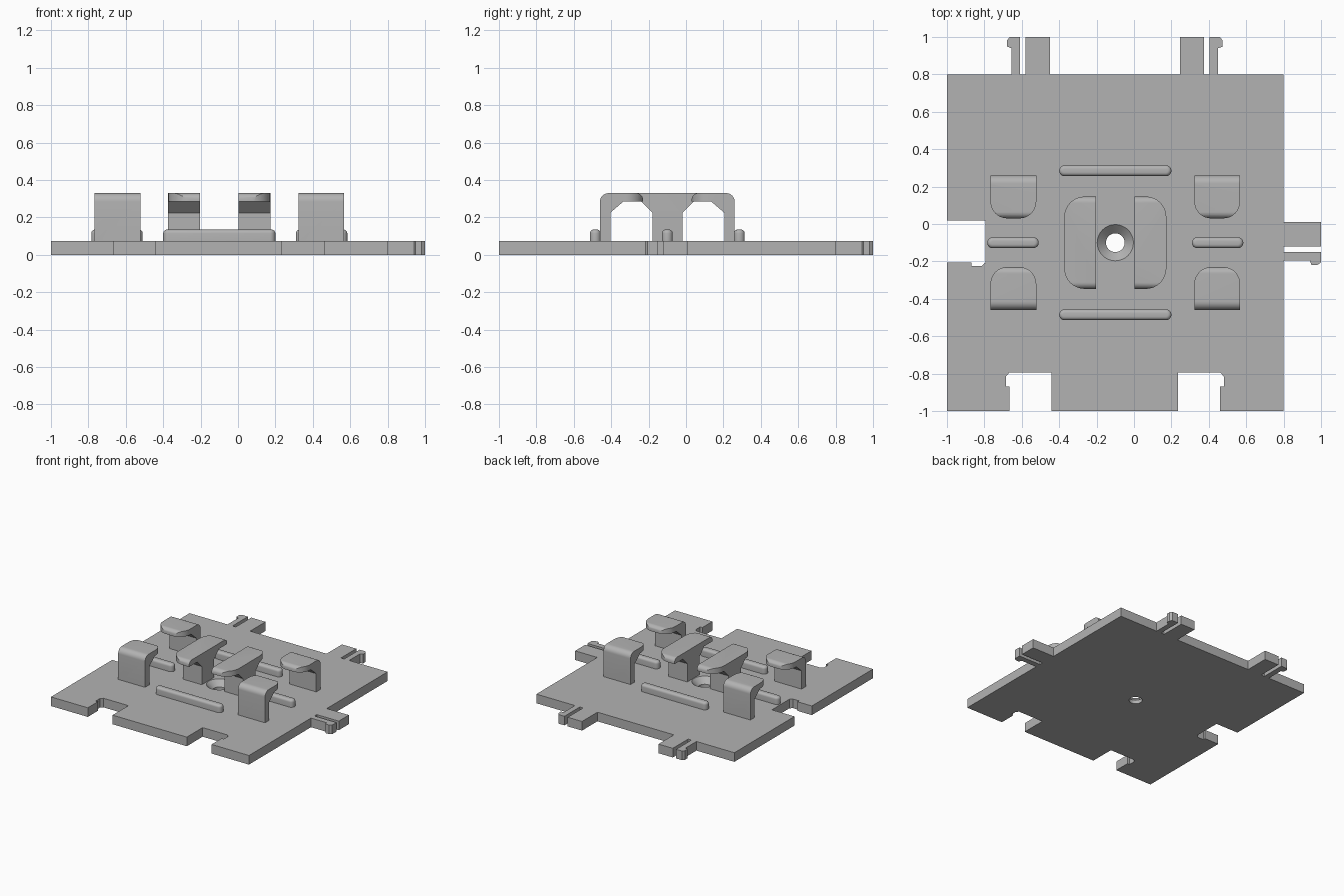
import bpy, bmesh
from math import sin, cos, pi
from mathutils import Vector

cube = bpy.data.objects.get("Cube")
if cube:
    bpy.data.objects.remove(cube, do_unlink=True)

grey = bpy.data.materials.new("plain grey")
grey.use_nodes = True
GREY = (0.45, 0.45, 0.45, 1)
grey.diffuse_color = GREY
grey.node_tree.nodes["Principled BSDF"].inputs["Base Color"].default_value = GREY

MID = -0.1       # centre of the main panel in x and y
TOP = 0.075      # panel thickness
HEAD = 0.33      # top of the hooks


def prism(name, points, start, depth, top_round=0):
    """Extrude a closed loop of 3D points from a start offset along a depth vector."""
    bm = bmesh.new()
    verts = [bm.verts.new(Vector(p) + Vector(start)) for p in points]
    face = bm.faces.new(verts)
    out = bmesh.ops.extrude_face_region(bm, geom=[face])["geom"]
    moved = [v for v in out if isinstance(v, bmesh.types.BMVert)]
    bmesh.ops.translate(bm, verts=moved, vec=depth)
    if top_round:
        rim = [e for e in bm.edges if all(v in moved for v in e.verts)]
        bmesh.ops.bevel(bm, geom=rim, offset=top_round, segments=5,
                        profile=0.5, affect="EDGES")
    bmesh.ops.recalc_face_normals(bm, faces=bm.faces)
    mesh = bpy.data.meshes.new(name)
    bm.to_mesh(mesh)
    bm.free()
    mesh.materials.append(grey)
    obj = bpy.data.objects.new(name, mesh)
    bpy.context.collection.objects.link(obj)
    return obj


def select(obj):
    bpy.ops.object.select_all(action="DESELECT")
    obj.select_set(True)
    bpy.context.view_layer.objects.active = obj


def combine(obj, cutter, operation):
    mod = obj.modifiers.new("cut", "BOOLEAN")
    mod.operation, mod.object, mod.solver = operation, cutter, "EXACT"
    select(obj)
    bpy.ops.object.modifier_apply(modifier=mod.name)
    bpy.data.objects.remove(cutter, do_unlink=True)


def smooth(obj):
    select(obj)
    bpy.ops.object.shade_smooth_by_angle(angle=pi / 6)


def rounded(corners, steps=8):
    """Loop of (a, b, radius) right-angle corners turned into a list of 2D points."""
    loop = []
    for i, (a, b, r) in enumerate(corners):
        p = Vector((a, b))
        if not r:
            loop.append(p)
            continue
        before = (Vector(corners[i - 1][:2]) - p).normalized()
        after = (Vector(corners[(i + 1) % len(corners)][:2]) - p).normalized()
        for k in range(steps + 1):
            t = k / steps * pi / 2
            loop.append(p + before * r * (1 - sin(t)) + after * r * (1 - cos(t)))
    return loop


# Panel
plate = prism("base_panel", [(-1, -1, 0), (0.8, -1, 0), (0.8, 0.8, 0), (-1, 0.8, 0)],
              (0, 0, 0), (0, 0, TOP))

# Interlocking joints: origin on the tab side, across direction, outward direction
joints = [("back_right", (-0.45, 0.8), (-1, 0), (0, 1)),
          ("back_left", (0.245, 0.8), (1, 0), (0, 1)),
          ("left", (0.8, 0.01), (0, -1), (1, 0))]
key = [(0, 0), (0.13, 0), (0.13, 0.2), (0, 0.2)]
clip = [(0.16, 0), (0.205, 0), (0.205, 0.14), (0.228, 0.148), (0.228, 0.182),
        (0.215, 0.2), (0.16, 0.2)]
notch = [(-0.01, -0.05), (0.215, -0.05), (0.215, 0.13), (0.235, 0.13),
         (0.235, 0.185), (0.217, 0.205), (-0.01, 0.205)]

for side, origin, across, out in joints:
    def place(points):
        return [(Vector(origin) + Vector(across) * u + Vector(out) * v).to_3d()
                for u, v in points]
    prism(side + "_key_tab", place(key), (0, 0, 0), (0, 0, TOP))
    prism(side + "_spring_clip", place(clip), (0, 0, 0), (0, 0, TOP))
    shift = Vector(out).to_3d() * -1.8
    combine(plate, prism("notch_cutter", place(notch), shift + Vector((0, 0, -0.1)),
                         (0, 0, 0.3)), "DIFFERENCE")


# Countersunk screw hole
def cone_cutter(r1, r2, z1, z2):
    bpy.ops.mesh.primitive_cone_add(vertices=48, radius1=r1, radius2=r2, depth=z2 - z1,
                                    location=(MID, MID, (z1 + z2) / 2))
    return bpy.context.object


combine(plate, cone_cutter(0.05, 0.05, -0.1, 0.2), "DIFFERENCE")
combine(plate, cone_cutter(0.04, 0.107, 0.02, TOP + 0.01), "DIFFERENCE")
plate.data.materials.clear()
plate.data.materials.append(grey)
smooth(plate)


# Guide ribs with round ends and soft tops
def rib(name, x, y, length, width=0.058):
    a, r = length / 2, width / 2
    loop = rounded([(x - a, y - r, r), (x + a, y - r, r), (x + a, y + r, r),
                    (x - a, y + r, r)])
    # Drop the doubled points where two corner arcs meet
    loop = [p for i, p in enumerate(loop) if (p - loop[i - 1]).length > 1e-5]
    smooth(prism(name, [p.to_3d() for p in loop], (0, 0, TOP),
                 (0, 0, 0.06), top_round=0.02))


for s, end, side in ((-1, "front", "right"), (1, "back", "left")):
    rib(end + "_long_rib", MID, MID + s * 0.385, 0.6)
    rib(side + "_short_rib", MID + s * 0.547, MID, 0.275)


# Hooks: a side profile in y-z, trimmed by a rounded outline in x-y
def hook(name, profile, x0, x1, outline):
    obj = prism(name, [(0, p[0], p[1]) for p in profile], (x0, 0, 0), (x1 - x0, 0, 0))
    trim = prism("outline_cutter", [p.to_3d() for p in rounded(outline)],
                 (0, 0, 0), (0, 0, 0.5))
    combine(obj, trim, "INTERSECT")
    smooth(obj)


for s, end in ((-1, "front"), (1, "back")):
    back, tip = MID + s * 0.36, MID + s * 0.13
    under = [(tip + s * 0.105, 0.285), (back - s * 0.055, 0.225), (back - s * 0.055, TOP)]
    profile = [tuple(p) for p in rounded([(back, TOP, 0), (back, HEAD, 0.045),
                                          (tip, HEAD, 0.035), (tip, 0.285, 0)])] + under
    for m, side in ((-1, "right"), (1, "left")):
        xc, w = MID + m * 0.545, 0.1225
        hook(f"{end}_{side}_hook", profile, xc - w, xc + w,
             [(xc - w, back, 0), (xc + w, back, 0), (xc + w, tip, 0.09),
              (xc - w, tip, 0.09)])

# Central double-ended hooks either side of the hole
a, b = MID - 0.247, MID + 0.247
double = [tuple(p) for p in rounded([(a, 0.285, 0), (a, HEAD, 0.035),
                                     (b, HEAD, 0.035), (b, 0.285, 0)])]
double += [(MID + 0.14, 0.285), (MID + 0.08, 0.225), (MID + 0.08, TOP),
           (MID - 0.08, TOP), (MID - 0.08, 0.225), (MID - 0.14, 0.285)]
for m, side in ((-1, "right"), (1, "left")):
    inner, outer = MID + m * 0.102, MID + m * 0.273
    hook(side + "_centre_hook", double, min(inner, outer), max(inner, outer),
         [(inner, a, 0), (outer, a, 0.11), (outer, b, 0.11), (inner, b, 0)])
